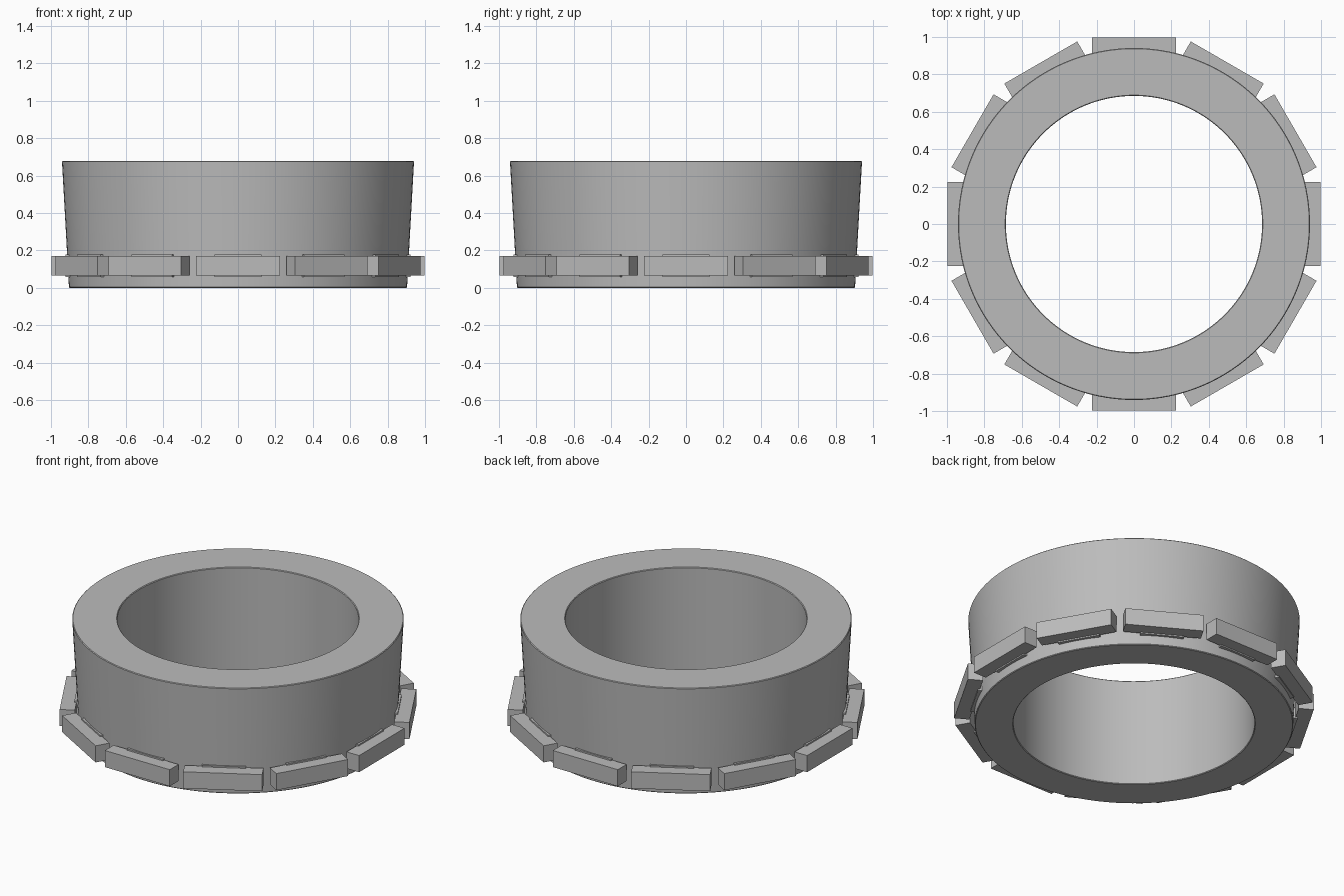
import bpy, bmesh, math
from mathutils import Matrix

if "Cube" in bpy.data.objects:
    bpy.data.objects.remove(bpy.data.objects["Cube"])

grey = bpy.data.materials.new("plain grey")
grey.diffuse_color = (0.5, 0.5, 0.5, 1)
grey.use_nodes = True
grey.node_tree.nodes["Principled BSDF"].inputs["Base Color"].default_value = grey.diffuse_color

def finish(bm, name, smooth=False):
    bmesh.ops.recalc_face_normals(bm, faces=bm.faces[:])
    me = bpy.data.meshes.new(name)
    bm.to_mesh(me)
    bm.free()
    me.materials.append(grey)
    ob = bpy.data.objects.new(name, me)
    bpy.context.collection.objects.link(ob)
    if smooth:
        bpy.ops.object.select_all(action='DESELECT')
        ob.select_set(True)
        bpy.context.view_layer.objects.active = ob
        bpy.ops.object.shade_smooth_by_angle(angle=math.radians(30))
    return ob

# Flared ring: closed profile (radius, height) lathed round z
profile = [(0.685, 0.004), (0.689, 0), (0.900, 0), (0.904, 0.004),
           (0.941, 0.674), (0.937, 0.678), (0.689, 0.678), (0.685, 0.674)]
N = 128
bm = bmesh.new()
rings = [[bm.verts.new((r * math.cos(2 * math.pi * i / N),
                        r * math.sin(2 * math.pi * i / N), z))
          for r, z in profile] for i in range(N)]
for i in range(N):
    a, b = rings[i], rings[(i + 1) % N]
    for j in range(len(profile)):
        k = (j + 1) % len(profile)
        bm.faces.new((a[j], b[j], b[k], a[k]))
finish(bm, "flared_ring", True)

# Twelve blocks, each held by a narrower tab set into the ring wall
def add_box(bm, angle, d0, d1, width, z0, z1):
    m = (Matrix.Rotation(angle, 4, 'Z')
         @ Matrix.Translation(((d0 + d1) / 2, 0, (z0 + z1) / 2))
         @ Matrix.Diagonal((d1 - d0, width, z1 - z0, 1)))
    bmesh.ops.create_cube(bm, size=1, matrix=m)

blocks, tabs = bmesh.new(), bmesh.new()
for i in range(12):
    angle = i * math.pi / 6
    add_box(blocks, angle, 0.91, 0.997, 0.45, 0.066, 0.17)
    add_box(tabs, angle, 0.87, 0.922, 0.25, 0.058, 0.179)
finish(blocks, "outer_blocks")
finish(tabs, "block_tabs")
